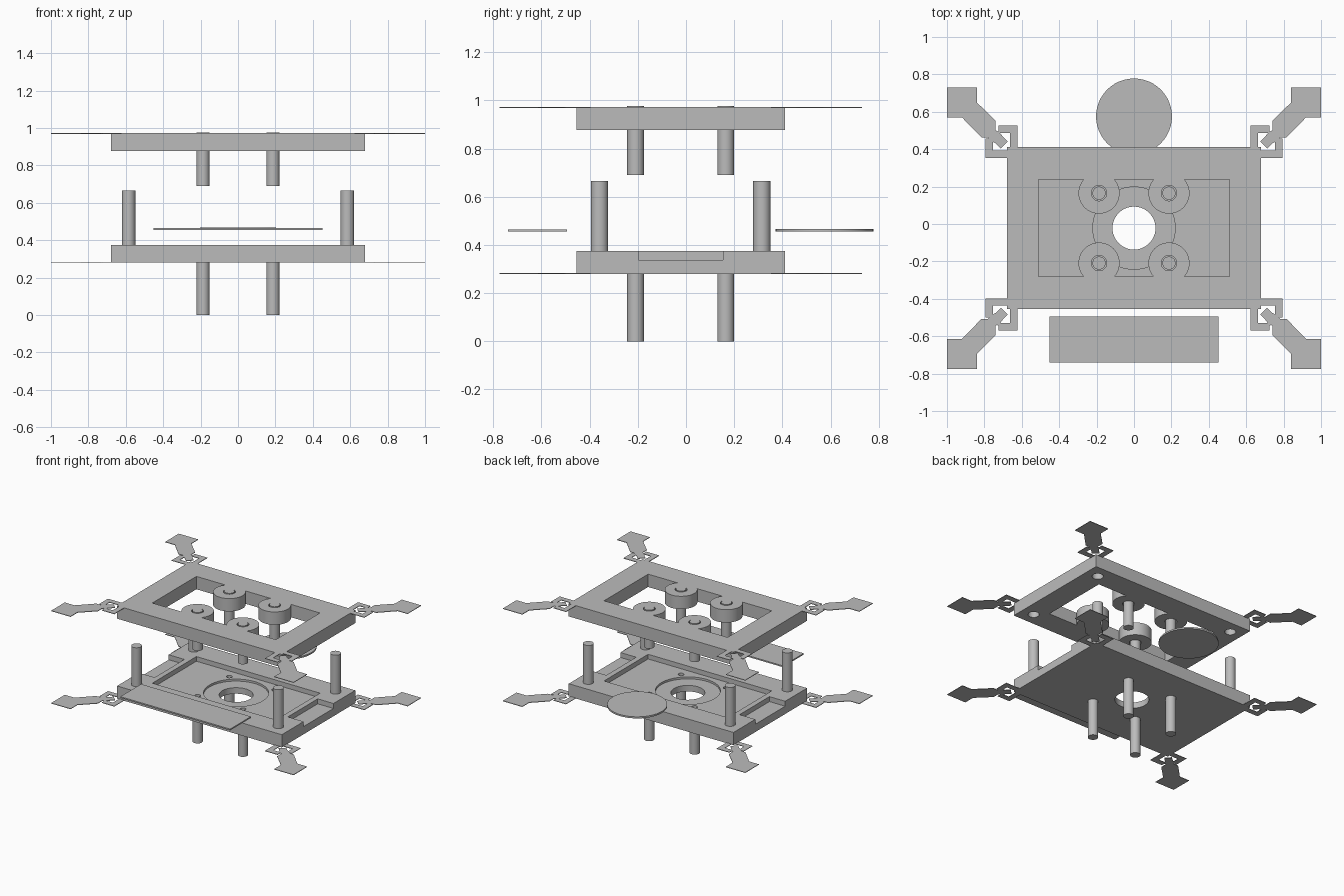
import bpy, bmesh, math
from mathutils import Matrix, Vector

if "Cube" in bpy.data.objects:
    bpy.data.objects.remove(bpy.data.objects["Cube"], do_unlink=True)

CY = -0.022            # centre line of the two plates in y
LOW, LOW_TOP = 0.28, 0.375
HIGH, HIGH_TOP = 0.877, 0.973

grey = bpy.data.materials.new("plain grey")
grey.use_nodes = True
colour = (0.5, 0.5, 0.5, 1)
grey.diffuse_color = colour
grey.node_tree.nodes["Principled BSDF"].inputs["Base Color"].default_value = colour


def finish(name, bm):
    bmesh.ops.recalc_face_normals(bm, faces=bm.faces)
    mesh = bpy.data.meshes.new(name)
    bm.to_mesh(mesh)
    bm.free()
    obj = bpy.data.objects.new(name, mesh)
    bpy.context.collection.objects.link(obj)
    mesh.materials.append(grey)
    return obj


def box(name, x0, x1, y0, y1, z0, z1):
    bm = bmesh.new()
    centre = Vector((x0 + x1, y0 + y1, z0 + z1)) / 2
    size = Matrix.Diagonal((x1 - x0, y1 - y0, z1 - z0, 1))
    bmesh.ops.create_cube(bm, size=1, matrix=Matrix.Translation(centre) @ size)
    return finish(name, bm)


def cylinder(name, x, y, r, z0, z1):
    bm = bmesh.new()
    bmesh.ops.create_cone(bm, cap_ends=True, segments=48, radius1=r, radius2=r,
                          depth=z1 - z0, matrix=Matrix.Translation((x, y, (z0 + z1) / 2)))
    return finish(name, bm)


def cut(target, cutter):
    bpy.ops.object.select_all(action="DESELECT")
    bpy.context.view_layer.objects.active = target
    target.select_set(True)
    mod = target.modifiers.new("cut", "BOOLEAN")
    mod.operation = "DIFFERENCE"
    mod.solver = "EXACT"
    mod.object = cutter
    bpy.ops.object.modifier_apply(modifier=mod.name)
    bpy.data.objects.remove(cutter, do_unlink=True)


corners = [(sx, sy) for sx in (-1, 1) for sy in (-1, 1)]
pins = [(sx * 0.187, CY + sy * 0.187) for sx, sy in corners]
posts = [(sx * 0.585, CY + sy * 0.337) for sx, sy in corners]

# Upper frame: opening keeps four round bosses, blind sockets underneath
upper = box("upper_frame", -0.68, 0.68, CY - 0.433, CY + 0.433, HIGH, HIGH_TOP)
opening = box("opening_cutter", -0.51, 0.51, CY - 0.26, CY + 0.26, HIGH - 0.1, HIGH_TOP + 0.1)
for x, y in pins:
    cut(opening, cylinder("boss_cutter", x, y, 0.11, HIGH - 0.2, HIGH_TOP + 0.2))
cut(upper, opening)
for x, y in pins:
    cut(upper, cylinder("pin_hole_cutter", x, y, 0.041, HIGH - 0.1, HIGH_TOP + 0.1))
for x, y in posts:
    cut(upper, cylinder("socket_cutter", x, y, 0.038, HIGH - 0.1, HIGH + 0.06))

# Lower plate: pocket, round seat, central hole, side notches, screw holes
lower = box("lower_plate", -0.68, 0.68, CY - 0.433, CY + 0.433, LOW, LOW_TOP)
cut(lower, box("pocket_cutter", -0.51, 0.51, CY - 0.26, CY + 0.26, 0.34, 0.5))
cut(lower, cylinder("seat_cutter", 0, CY, 0.22, 0.325, 0.5))
cut(lower, cylinder("centre_hole_cutter", 0, CY, 0.115, 0.1, 0.6))
for s in (-1, 1):
    x0, x1 = sorted((s * 0.55, s * 0.8))
    cut(lower, box("notch_cutter", x0, x1, CY - 0.176, CY + 0.176, 0.338, 0.5))
for x, y in pins:
    cut(lower, cylinder("screw_cutter", x, y, 0.02, 0.3, 0.5))

# Pins and posts
rods = []
for x, y in pins:
    rods.append(cylinder("upper_pin", x, y, 0.035, 0.69, 0.977))
    rods.append(cylinder("lower_pin", x, y, 0.035, 0, LOW + 0.005))
for x, y in posts:
    rods.append(cylinder("corner_post", x, y, 0.036, LOW_TOP - 0.01, 0.665))

# Loose cover sheets
box("rectangular_cover", -0.453, 0.453, -0.74, -0.495, 0.455, 0.465)
disc = cylinder("round_cover", 0, 0.575, 0.203, 0.455, 0.467)


# Thin corner arms: square bracket, slanted arm with a tip, end pad
def rect(x0, x1, y0, y1):
    return [(x0, y0), (x1, y0), (x1, y1), (x0, y1)]


a, b = 0.622, 0.795          # bracket extent in x
w, dy = 0.04, -0.247         # bar width, shift from x to y
arm_shapes = [
    rect(a, b, a + dy, a + dy + w),
    rect(a, b - 0.07, b + dy - w, b + dy),
    rect(a, a + w, a + dy, b + dy),
    rect(b - w, b, a + dy, b - 0.07 + dy),
    rect(0.84, 1, 0.592, 0.752),
    [(0.74, 0.573), (0.74, 0.525), (0.72, 0.505), (0.763, 0.462), (0.78, 0.485),
     (0.815, 0.485), (0.92, 0.592), (0.84, 0.672)],
    [(0.675, 0.463), (0.712, 0.426), (0.738, 0.452), (0.775, 0.474),
     (0.727, 0.522), (0.701, 0.489)],
]


def arm(name, sx, sy, z):
    bm = bmesh.new()
    for shape in arm_shapes:
        face = bm.faces.new([bm.verts.new((sx * x, CY + sy * y, z)) for x, y in shape])
        top = bmesh.ops.extrude_face_region(bm, geom=[face])["geom"]
        bmesh.ops.translate(bm, vec=(0, 0, 0.004),
                            verts=[v for v in top if isinstance(v, bmesh.types.BMVert)])
    return finish(name, bm)


for sx, sy in corners:
    where = ("back" if sy > 0 else "front") + ("_left" if sx > 0 else "_right")
    arm("upper_arm_" + where, sx, sy, HIGH_TOP - 0.004)
    arm("lower_arm_" + where, sx, sy, LOW)

# Smooth the round walls, keep edges sharp
bpy.ops.object.select_all(action="DESELECT")
for obj in rods + [disc, upper, lower]:
    obj.select_set(True)
bpy.context.view_layer.objects.active = disc
bpy.ops.object.shade_smooth_by_angle(angle=math.radians(30))
